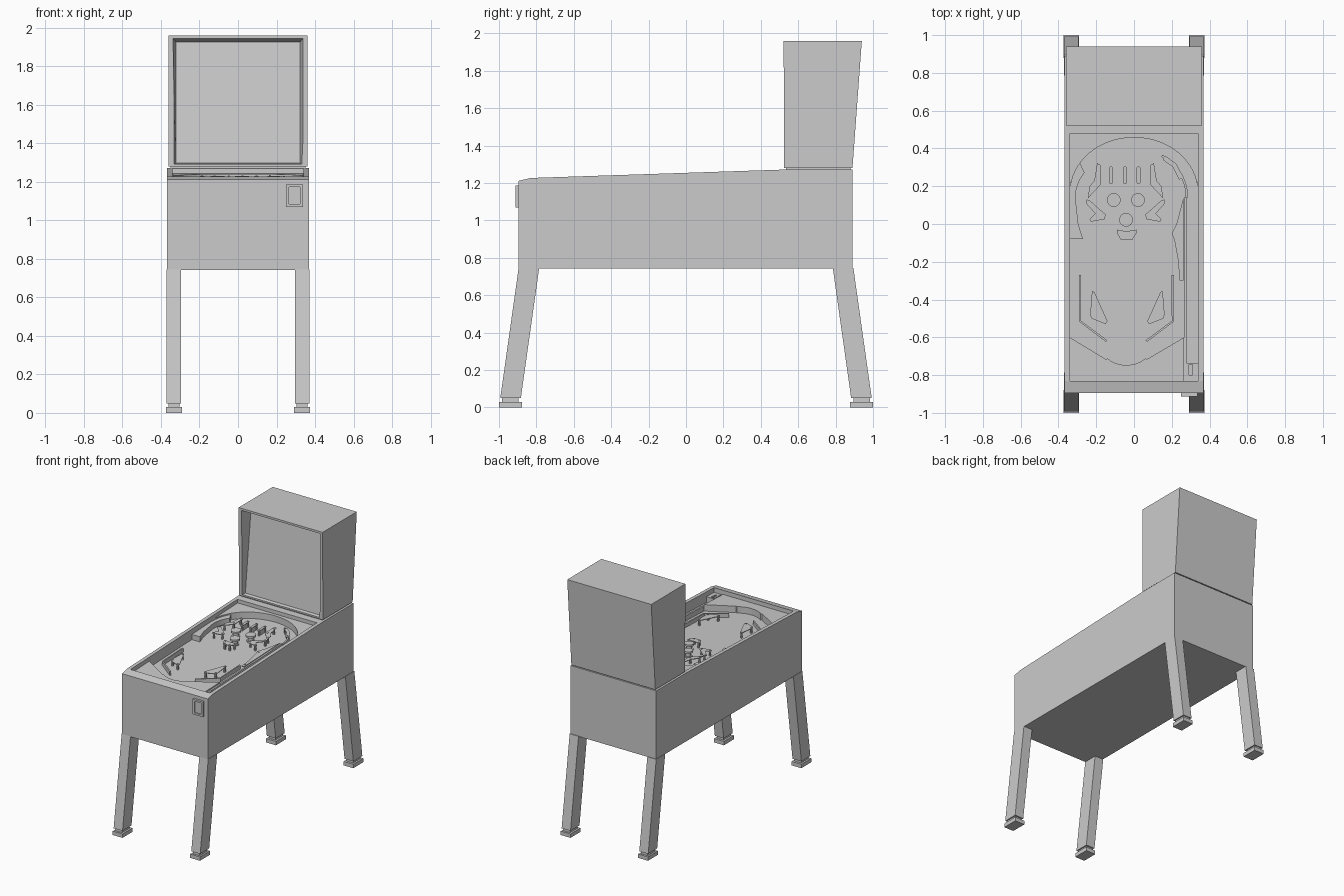
import bpy, bmesh, math
from mathutils import Vector

if "Cube" in bpy.data.objects:
    bpy.data.objects.remove(bpy.data.objects["Cube"])


def mesh_object(name, verts, faces):
    me = bpy.data.meshes.new(name)
    bm = bmesh.new()
    vs = [bm.verts.new(v) for v in verts]
    for f in faces:
        bm.faces.new([vs[i] for i in f])
    bmesh.ops.recalc_face_normals(bm, faces=bm.faces)
    bm.to_mesh(me)
    bm.free()
    ob = bpy.data.objects.new(name, me)
    bpy.context.collection.objects.link(ob)
    return ob


def loft(name, low, high):
    """Closed solid between two matching loops."""
    n = len(low)
    faces = [list(range(n)), list(range(n, 2 * n))]
    faces += [[i, (i + 1) % n, n + (i + 1) % n, n + i] for i in range(n)]
    return mesh_object(name, list(low) + list(high), faces)


def box(name, x0, x1, y0, y1, z0, z1):
    r = [(x0, y0), (x1, y0), (x1, y1), (x0, y1)]
    return loft(name, [(x, y, z0) for x, y in r], [(x, y, z1) for x, y in r])


def cut(ob, cutter):
    m = ob.modifiers.new("cut", "BOOLEAN")
    m.object, m.operation, m.solver = cutter, "DIFFERENCE", "EXACT"
    bpy.context.view_layer.objects.active = ob
    bpy.ops.object.modifier_apply(modifier=m.name)
    bpy.data.objects.remove(cutter, do_unlink=True)


def field_z(y):
    return 1.145 + 0.036 * (y + 0.83)


def raised(name, pts, h0, h1):
    """Outline on the sloping playfield, between two heights above it."""
    return loft(name, [(x, y, field_z(y) + h0) for x, y in pts],
                [(x, y, field_z(y) + h1) for x, y in pts])


def circle(x, y, r, n=24):
    return [(x + r * math.cos(2 * math.pi * i / n), y + r * math.sin(2 * math.pi * i / n))
            for i in range(n)]


def arc(cx, cy, rx, ry, a0, a1, n):
    return [(cx + rx * math.cos(math.radians(a0 + (a1 - a0) * i / n)),
             cy + ry * math.sin(math.radians(a0 + (a1 - a0) * i / n))) for i in range(n + 1)]


def mirrored(pts, axis):
    return [(2 * axis - x, y) for x, y in pts]


def strip(path, w):
    """Thin wall outline following an open path."""
    left, right = [], []
    for i, p in enumerate(path):
        a, b = Vector(path[max(i - 1, 0)]), Vector(path[min(i + 1, len(path) - 1)])
        d = (b - a).normalized() * w / 2
        left.append((p[0] - d.y, p[1] + d.x))
        right.append((p[0] + d.y, p[1] - d.x))
    return left + right[::-1]


def plastic(name, pts, posts):
    """Flat plate held up on small posts with screw heads."""
    raised(name, pts, 0.038, 0.043)
    for i, (x, y) in enumerate(posts):
        raised(f"{name}_post_{i}", circle(x, y, 0.008, 10), 0, 0.038)
        raised(f"{name}_screw_{i}", circle(x, y, 0.005, 10), 0.043, 0.047)


# Cabinet with sloping top and open playfield well
side = [(-0.895, 0.742), (0.89, 0.742), (0.89, 1.273), (0.525, 1.272), (-0.83, 1.227), (-0.895, 1.212)]
cabinet = loft("cabinet", [(-0.368, y, z) for y, z in side], [(0.368, y, z) for y, z in side])
well = [(-0.34, -0.83), (0.34, -0.83), (0.34, 0.48), (-0.34, 0.48)]
cut(cabinet, raised("well_cutter", well, 0, 0.3))

# Backbox with tapered display recess
box("backbox_neck", -0.35, 0.35, 0.535, 0.88, 1.27, 1.285)
side = [(0.525, 1.28), (0.89, 1.28), (0.94, 1.96), (0.522, 1.96)]
backbox = loft("backbox", [(-0.36, y, z) for y, z in side], [(0.36, y, z) for y, z in side])


def recess_loop(w, y0, z0, y1, z1):
    return [(-w, y0, z0), (w, y0, z0), (w, y1, z1), (-w, y1, z1)]


cut(backbox, loft("display_cutter", recess_loop(0.341, 0.50, 1.287, 0.50, 1.948),
                  recess_loop(0.322, 0.55, 1.297, 0.62, 1.925)))

# Splayed legs and stepped feet
for sx, xn in ((-1, "left"), (1, "right")):
    for sy, yn in ((-1, "front"), (1, "back")):
        def ring(x0, x1, y0, y1, z):
            return [(sx * x, sy * y, z) for x, y in ((x0, y0), (x1, y0), (x1, y1), (x0, y1))]
        loft(f"{yn}_{xn}_leg", ring(0.295, 0.371, 0.883, 0.993, 0.05), ring(0.295, 0.371, 0.785, 0.895, 0.745))
        loft(f"{yn}_{xn}_foot_neck", ring(0.305, 0.361, 0.895, 0.985, 0.028), ring(0.305, 0.361, 0.895, 0.985, 0.052))
        loft(f"{yn}_{xn}_foot", ring(0.29, 0.374, 0.878, 1.0, 0), ring(0.29, 0.374, 0.878, 1.0, 0.03))

# Plunger plate on the front
plate = box("plunger_plate", 0.25, 0.337, -0.912, -0.89, 1.07, 1.187)
cut(plate, box("plate_cutter", 0.264, 0.323, -0.93, -0.903, 1.084, 1.173))

# Arch around the top of the playfield
raised("top_arch", [(0.34, 0.48), (-0.34, 0.48)] + arc(0, 0.17, 0.337, 0.288, 180, 0, 32), 0, 0.05)

# Apron at the player end
raised("apron", [(-0.34, -0.83), (0.265, -0.83), (0.265, -0.6), (0.07, -0.715)]
       + arc(-0.04, -0.65, 0.13, 0.097, -40, -140, 8) + [(-0.15, -0.715), (-0.34, -0.6)], 0, 0.05)

# Side guides and shooter lane
raised("left_guide", [(-0.34, -0.08), (-0.27, -0.08), (-0.295, 0.0)]
       + arc(-0.04, 0.14, 0.27, 0.23, 190, 145, 8) + [(-0.285, 0.32), (-0.34, 0.3)], 0, 0.04)
raised("lane_arch", strip(arc(0.03, 0.14, 0.25, 0.25, 62, 0, 14), 0.012), 0, 0.04)
raised("lane_divider", [(0.265, -0.83), (0.278, -0.83), (0.278, 0.14), (0.265, 0.14)], 0, 0.04)
shooter = raised("shooter_block", [(0.278, -0.83), (0.34, -0.83), (0.34, -0.735), (0.278, -0.735)], 0, 0.045)
cut(shooter, raised("shooter_cutter", [(0.292, -0.80), (0.31, -0.80), (0.31, -0.745), (0.292, -0.745)], 0.02, 0.1))
plastic("right_lane_plastic", [(0.2, -0.05), (0.215, -0.09), (0.235, -0.2), (0.24, -0.3), (0.262, -0.3),
                               (0.262, 0.14), (0.225, 0.0)], [(0.22, -0.06), (0.25, -0.27)])
plastic("lane_exit_plastic", strip([(0.16, 0.35), (0.215, 0.31), (0.25, 0.24)], 0.025), [(0.165, 0.345), (0.24, 0.26)])

# Rollover lane dividers
for i, x in enumerate((-0.122, -0.048, 0.024)):
    pts = arc(x, 0.295, 0.01, 0.01, 0, 180, 8) + arc(x, 0.222, 0.01, 0.01, 180, 360, 8)
    plastic(f"rollover_{i}", pts, [(x, 0.225), (x, 0.292)])
    raised(f"rollover_wall_{i}", strip([(x, 0.225), (x, 0.292)], 0.008), 0, 0.038)

# Round bumpers: base, stem and cap
for i, (x, y) in enumerate(((-0.107, 0.127), (0.021, 0.127), (-0.042, 0.022))):
    for part, r, h0, h1 in (("base", 0.03, 0, 0.008), ("stem", 0.02, 0.008, 0.036), ("cap", 0.036, 0.036, 0.05)):
        ob = raised(f"bumper_{part}_{i}", circle(x, y, r, 32), h0, h1)
        bpy.ops.object.select_all(action="DESELECT")
        ob.select_set(True)
        bpy.context.view_layer.objects.active = ob
        bpy.ops.object.shade_smooth_by_angle()

# Centre target plate
plastic("centre_plastic", [(-0.09, -0.03), (-0.05, -0.037), (-0.03, -0.037), (0.012, -0.03), (0.012, -0.05),
                           (-0.01, -0.085), (-0.068, -0.085), (-0.09, -0.05)],
        [(-0.078, -0.043), (0.0, -0.043), (-0.06, -0.075), (-0.018, -0.075)])

# Paired plastics, slingshots and inlane guides
upper = [(-0.195, 0.322), (-0.175, 0.31), (-0.175, 0.21), (-0.245, 0.135), (-0.235, 0.2), (-0.21, 0.23)]
lower = [(-0.25, 0.13), (-0.235, 0.125), (-0.15, 0.05), (-0.155, 0.025), (-0.23, 0.012), (-0.235, 0.025),
         (-0.205, 0.055), (-0.255, 0.11)]
sling = [(-0.222, -0.355), (-0.21, -0.36), (-0.14, -0.515), (-0.15, -0.53), (-0.225, -0.5), (-0.232, -0.48)]
for tag in ("left", "right"):
    flip = (lambda p, a: mirrored(p, a)) if tag == "right" else (lambda p, a: p)
    plastic(f"{tag}_upper_plastic", flip(upper, -0.045),
            flip([(-0.187, 0.3), (-0.19, 0.22), (-0.232, 0.165)], -0.045))
    plastic(f"{tag}_lower_plastic", flip(lower, -0.045),
            flip([(-0.242, 0.118), (-0.165, 0.045), (-0.222, 0.022)], -0.045))
    plastic(f"{tag}_slingshot", flip(sling, -0.035),
            flip([(-0.216, -0.372), (-0.22, -0.485), (-0.155, -0.515)], -0.035))
    raised(f"{tag}_inlane_guide", flip(strip([(-0.285, -0.27), (-0.285, -0.515), (-0.145, -0.62)], 0.011), -0.04), 0, 0.03)
